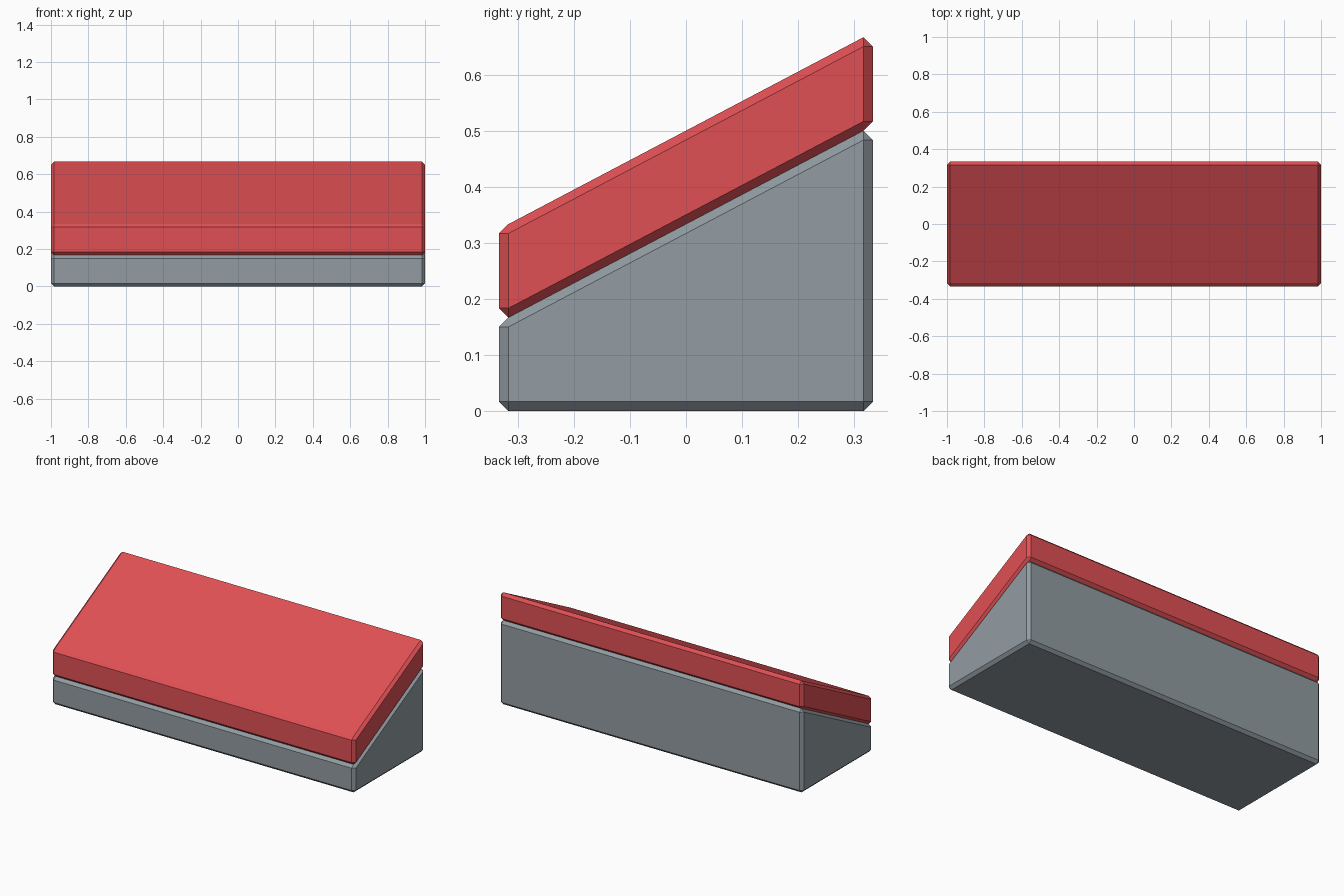
import bpy, bmesh

if "Cube" in bpy.data.objects:
    bpy.data.objects.remove(bpy.data.objects["Cube"])

C = 1 / 60          # chamfer size
HX, HY = 1.0, 1 / 3  # half length, half depth


def material(name, rgb):
    m = bpy.data.materials.new(name)
    m.diffuse_color = (*rgb, 1)
    m.use_nodes = True
    m.node_tree.nodes["Principled BSDF"].inputs["Base Color"].default_value = m.diffuse_color
    return m


def chamfered_block(name, front, back, mat):
    """Block with (bottom, top) heights at the front and back, all edges chamfered."""
    bm = bmesh.new()
    for sx in (-1, 1):
        for sy, heights in ((-1, front), (1, back)):
            for sz, z in zip((-1, 1), heights):
                # three points per corner, one on each adjoining face
                bm.verts.new((sx * HX, sy * (HY - C), z - sz * C))
                bm.verts.new((sx * (HX - C), sy * HY, z - sz * C))
                bm.verts.new((sx * (HX - C), sy * (HY - C), z))
    bmesh.ops.convex_hull(bm, input=bm.verts[:])
    bmesh.ops.dissolve_limit(bm, angle_limit=0.01, verts=bm.verts[:], edges=bm.edges[:])
    bmesh.ops.recalc_face_normals(bm, faces=bm.faces[:])
    me = bpy.data.meshes.new(name)
    bm.to_mesh(me)
    bm.free()
    me.materials.append(mat)
    ob = bpy.data.objects.new(name, me)
    bpy.context.collection.objects.link(ob)


grey = material("grey", (0.287, 0.332, 0.361))
red = material("red", (0.745, 0.080, 0.089))

# Wedge base, and the sloped slab resting on it
chamfered_block("wedge_base", (0, 1 / 6), (0, 1 / 2), grey)
chamfered_block("sloped_top", (1 / 6, 1 / 3), (1 / 2, 2 / 3), red)
